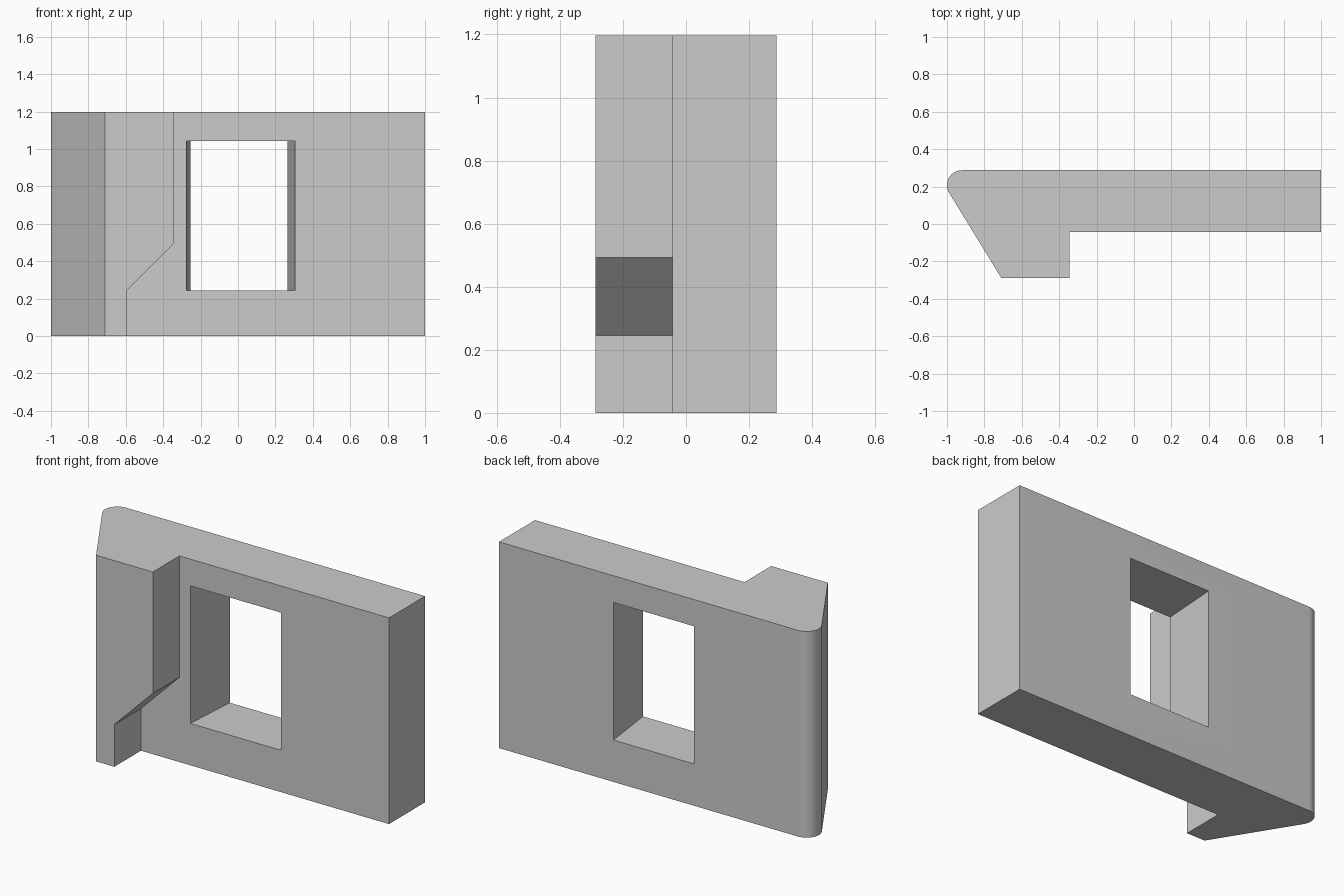
import bpy, bmesh, math

cube = bpy.data.objects.get("Cube")
if cube:
    bpy.data.objects.remove(cube, do_unlink=True)

HEIGHT = 1.197
BACK, FRONT = 0.2875, -0.2875
WALL_FRONT = -0.043

grey = bpy.data.materials.new("plain_grey")
grey.use_nodes = True
colour = (0.6, 0.6, 0.6, 1)
grey.diffuse_color = colour
grey.node_tree.nodes["Principled BSDF"].inputs["Base Color"].default_value = colour


def loft(name, start, end):
    """Closed solid between two matching outlines."""
    bm = bmesh.new()
    a = [bm.verts.new(p) for p in start]
    b = [bm.verts.new(p) for p in end]
    bm.faces.new(a)
    bm.faces.new(b)
    for i in range(len(a)):
        j = (i + 1) % len(a)
        bm.faces.new((a[i], a[j], b[j], b[i]))
    bmesh.ops.recalc_face_normals(bm, faces=bm.faces)
    mesh = bpy.data.meshes.new(name)
    bm.to_mesh(mesh)
    bm.free()
    mesh.materials.append(grey)
    ob = bpy.data.objects.new(name, mesh)
    bpy.context.collection.objects.link(ob)
    return ob


def cut(target, cutter):
    """Subtract the cutter and discard it."""
    cutter.hide_render = True
    mod = target.modifiers.new("cut", 'BOOLEAN')
    mod.operation = 'DIFFERENCE'
    mod.solver = 'EXACT'
    mod.object = cutter
    bpy.ops.object.modifier_apply(modifier=mod.name)
    bpy.data.objects.remove(cutter, do_unlink=True)


# Wall plan: slanted end with a rounded back corner
radius = 0.08
cx, cy = -1 + radius, BACK - radius
px, py = -0.71, FRONT
heading = math.atan2(cy - py, cx - px) + math.asin(radius / math.hypot(cx - px, cy - py))
first, last = math.pi / 2, heading + math.pi / 2
steps = 16
plan = [(px, py), (1, FRONT), (1, BACK)]
for i in range(steps + 1):
    t = first + (last - first) * i / steps
    plan.append((cx + radius * math.cos(t), cy + radius * math.sin(t)))
wall = loft("wall_with_buttress", [(x, y, 0) for x, y in plan],
            [(x, y, HEIGHT) for x, y in plan])
bpy.ops.object.select_all(action='DESELECT')
bpy.context.view_layer.objects.active = wall
wall.select_set(True)

# Remove the front volume beside the stepped buttress
step = [(-0.593, -0.2), (-0.593, 0.245), (-0.346, 0.492),
        (-0.346, 1.4), (1.2, 1.4), (1.2, -0.2)]
cut(wall, loft("step_cutter", [(x, -0.5, z) for x, z in step],
               [(x, WALL_FRONT, z) for x, z in step]))


# Window opening with splayed jambs, wider at the front
def opening(y):
    t = (y - WALL_FRONT) / (BACK - WALL_FRONT)
    left, right = -0.276 + 0.022 * t, 0.306 - 0.041 * t
    return [(left, y, 0.243), (right, y, 0.243), (right, y, 1.042), (left, y, 1.042)]


cut(wall, loft("window_cutter", opening(-0.2), opening(0.4)))

bpy.ops.object.shade_smooth_by_angle(angle=math.radians(25))
